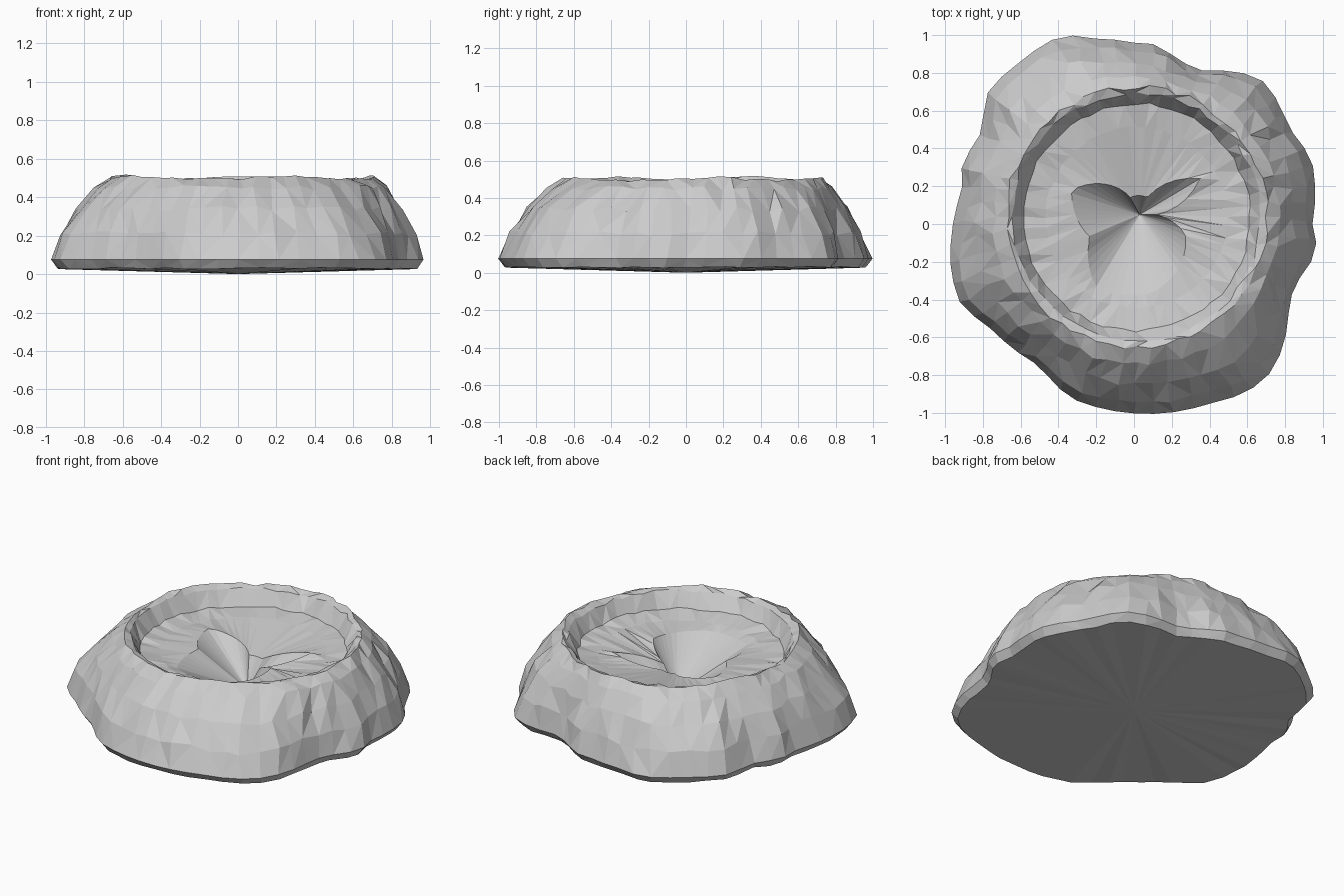
import bpy, bmesh, math, random
from mathutils import Vector

if "Cube" in bpy.data.objects:
    bpy.data.objects.remove(bpy.data.objects["Cube"])

random.seed(4)
N = 60

# Wobbly widest outline of the rock, seen from above
OUTLINE = [(.945, 0), (.95, .3), (.92, .38), (.85, .46), (.78, .6), (.71, .74), (.62, .79),
           (.33, .81), (.22, .88), (.12, .95), (0, .96), (-.2, .98), (-.38, 1.0), (-.48, .95),
           (-.6, .86), (-.77, .71), (-.8, .55), (-.82, .45), (-.91, .33), (-.91, .18),
           (-.97, -.1), (-.97, -.25), (-.92, -.42), (-.75, -.56), (-.5, -.75), (-.34, -.92),
           (-.03, -1.0), (.25, -.99), (.4, -.95), (.6, -.89), (.73, -.78), (.79, -.65),
           (.82, -.4), (.88, -.28), (.95, -.18), (.965, -.1)]
# Star-shaped edge of the dent in the basin floor, with heights
DENT = [(.33, .19, .385), (.05, .09, .31), (-.04, .09, .31), (-.35, .13, .385), (-.25, -.12, .37),
        (-.22, -.38, .36), (.06, -.42, .36), (.22, -.28, .36), (.25, -.1, .38), (.1, .0, .3)]


def polar(points):
    """Return f(angle) -> radius (and height) around a star-shaped loop."""
    t = sorted((math.atan2(p[1], p[0]) % math.tau, math.hypot(p[0], p[1]), p[2] if len(p) > 2 else 0)
               for p in points)
    t = [(t[-1][0] - math.tau,) + t[-1][1:]] + t + [(t[0][0] + math.tau,) + t[0][1:]]

    def f(a):
        a %= math.tau
        for p, q in zip(t, t[1:]):
            if p[0] <= a <= q[0]:
                k = (a - p[0]) / max(q[0] - p[0], 1e-6)
                return p[1] + (q[1] - p[1]) * k, p[2] + (q[2] - p[2]) * k
    return f


outline, dent = polar(OUTLINE), polar(DENT)
bm = bmesh.new()


def jit(s):
    return random.uniform(-s, s)


def rim_point(a, r):
    return Vector((.015 + r * math.cos(a), .035 + r * math.sin(a), 0))


def ring(func, count=N):
    return [bm.verts.new(func(math.tau * i / count)) for i in range(count)]


def side(t, z, s, scale=1.0):
    """Point between the outline (t=0) and the round crest (t=1)."""
    def f(a):
        a += jit(.02) if s else 0
        r = outline(a)[0] * scale
        p = Vector((r * math.cos(a), r * math.sin(a), 0)).lerp(rim_point(a, .69), t)
        p += Vector((math.cos(a), math.sin(a), 0)) * jit(s)
        p.z = z + jit(s)
        return p
    return f


def inner(r, z, s):
    def f(a):
        p = rim_point(a + jit(.02), r + jit(s))
        p.z = z + jit(s)
        return p
    return f


def crest(a):
    p = rim_point(a + jit(.02), .69 + jit(.015))
    p.z = .502 + .009 * math.sin(5 * a + 1) + jit(.008)
    return p


def dent_edge(a):
    r, z = dent(a)
    return Vector((.02 + r * math.cos(a), .05 + r * math.sin(a), z))


# Rings from the underside, up the flank, over the rim and into the basin
rings = [ring(side(0, .03, .004, .965)), ring(side(0, .075, .0)), ring(side(.17, .21, .013)),
         ring(side(.45, .34, .015)), ring(side(.76, .45, .013)), ring(crest),
         ring(inner(.655, .485, .01)), ring(inner(.60, .395, .01)),
         ring(inner(.48, .378, .006)), ring(dent_edge)]
for lo, hi in zip(rings, rings[1:]):
    for i in range(N):
        j = (i + 1) % N
        a, b, c, d = lo[i], lo[j], hi[j], hi[i]
        tris = ((a, b, c), (a, c, d)) if random.random() < .5 else ((a, b, d), (b, c, d))
        for t in tris:
            bm.faces.new(t)

# Fans closing the shallow underside and the dent
for loop, tip in ((rings[0], (0, 0, 0)), (rings[-1], (.03, .05, .14))):
    v = bm.verts.new(tip)
    for i in range(N):
        bm.faces.new((loop[i], loop[(i + 1) % N], v))
bmesh.ops.recalc_face_normals(bm, faces=bm.faces)

mesh = bpy.data.meshes.new("rock_basin")
bm.to_mesh(mesh)
bm.free()
obj = bpy.data.objects.new("rock_basin", mesh)
bpy.context.collection.objects.link(obj)
